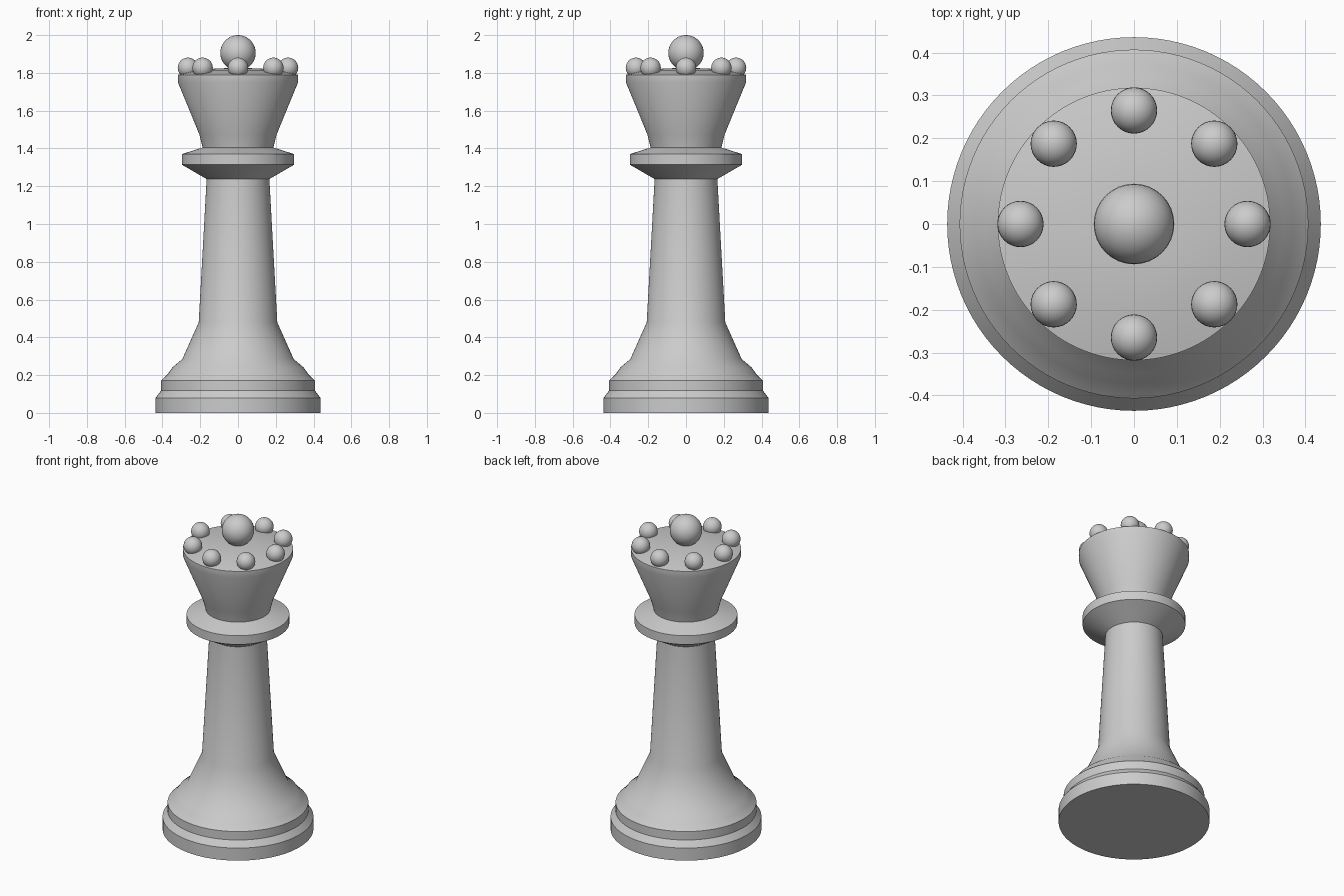
import bpy, bmesh, math

cube = bpy.data.objects.get("Cube")
if cube:
    bpy.data.objects.remove(cube, do_unlink=True)

# Single stone grey
grey = bpy.data.materials.new("stone_grey")
grey.use_nodes = True
colour = (0.6, 0.6, 0.6, 1)
grey.diffuse_color = colour
grey.node_tree.nodes["Principled BSDF"].inputs["Base Color"].default_value = colour


def finish(obj, name):
    obj.name = name
    obj.data.materials.append(grey)
    bpy.ops.object.select_all(action='DESELECT')
    obj.select_set(True)
    bpy.context.view_layer.objects.active = obj
    bpy.ops.object.shade_smooth_by_angle(angle=math.radians(30))


def lathe(name, profile, steps=96):
    """Turn a (radius, height) profile around the z axis."""
    bm = bmesh.new()
    verts = [bm.verts.new((r, 0, z)) for r, z in profile]
    edges = [bm.edges.new(pair) for pair in zip(verts, verts[1:])]
    bmesh.ops.spin(bm, geom=verts + edges, axis=(0, 0, 1), cent=(0, 0, 0),
                   angle=math.tau, steps=steps, use_duplicate=False)
    bmesh.ops.remove_doubles(bm, verts=bm.verts, dist=0.0005)
    bmesh.ops.recalc_face_normals(bm, faces=bm.faces)
    mesh = bpy.data.meshes.new(name)
    bm.to_mesh(mesh)
    bm.free()
    obj = bpy.data.objects.new(name, mesh)
    bpy.context.collection.objects.link(obj)
    finish(obj, name)


def ball(name, radius, location):
    bpy.ops.mesh.primitive_uv_sphere_add(segments=32, ring_count=16,
                                         radius=radius, location=location)
    finish(bpy.context.object, name)


# Turned body: stepped foot, flared column, collar, flared crown, low dome
lathe("turned_body", [
    (0, 0), (0.436, 0), (0.436, 0.08), (0.407, 0.118), (0.407, 0.172),
    (0.372, 0.205), (0.348, 0.24), (0.295, 0.285), (0.25, 0.385),
    (0.208, 0.48), (0.166, 1.238),
    (0.297, 1.314), (0.297, 1.37), (0.187, 1.405),
    (0.205, 1.475), (0.318, 1.75), (0.318, 1.79),
    (0.22, 1.812), (0.12, 1.823), (0, 1.827)])

# Ring of eight small beads around a large finial
for i in range(8):
    a = i * math.tau / 8
    ball(f"crown_bead_{i + 1}", 0.054,
         (0.265 * math.cos(a), 0.265 * math.sin(a), 1.827))
ball("finial_ball", 0.094, (0, 0, 1.906))
